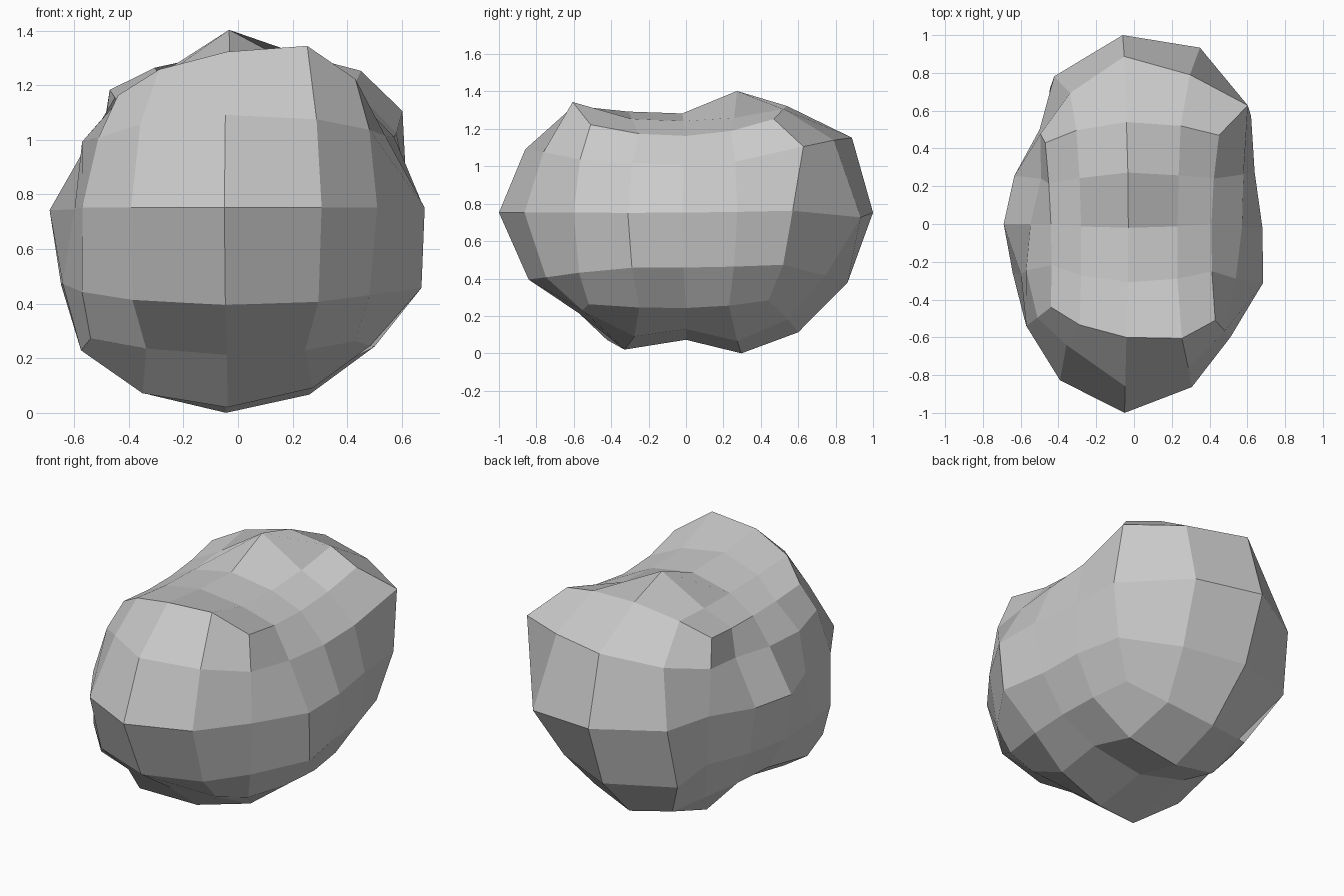
import bpy
import bmesh
from mathutils import Vector

default_cube = bpy.data.objects.get("Cube")
if default_cube:
    bpy.data.objects.remove(default_cube, do_unlink=True)

# Key points of the boulder: corners, edge middles and face centres of a bent
# box, one row per height and depth, each running from -x through middle to +x
bottom_rows = [
    [(-.54, -.51, .25), (-.04, -.57, .19), (.43, -.52, .24)],
    [(-.54, 0, .25), (-.04, 0, .05), (.50, 0, .22)],
    [(-.42, .42, .20), (-.05, .60, .09), (.42, .44, .26)],
]
middle_rows = [
    [(-.57, -.54, .73), (-.05, -1, .73), (.51, -.60, .73)],
    [(-.69, 0, .72), (0, 0, .73), (.68, -.02, .73)],
    [(-.50, .50, .73), (-.06, 1, .73), (.62, .57, .74)],
]
top_rows = [
    [(-.44, -.44, 1.14), (-.04, -.60, 1.30), (.43, -.51, 1.20)],
    [(-.44, 0, 1.12), (-.03, -.02, 1.26), (.41, 0, 1.14)],
    [(-.47, .43, 1.16), (-.04, .54, 1.30), (.45, .47, 1.23)],
]
key_points = [bottom_rows, middle_rows, top_rows]

# Single dents and bumps, keyed by position on the unit cube grid
bumps = {
    (0, .5, 1): (0, .01, .11),
    (.5, -1, 1): (.02, -.03, .05),
    (1, 1, .5): (.04, .03, 0),
    (.5, 1, 0): (.03, .08, -.03),
    (-.5, 1, 0): (-.07, -.03, 0),
    (-.5, 1, -.5): (-.12, 0, 0),
    (-.5, -1, .5): (0, .08, 0),
    (1, -.5, -.5): (.09, 0, 0),
    (1, -.5, 0): (.06, 0, 0),
    (1, .5, 0): (-.04, 0, 0),
    (-1, -.5, 0): (.07, 0, 0),
    (-1, .5, .5): (.07, 0, 0),
    (-1, 0, .5): (.04, 0, 0),
    (-1, -.5, -1): (-.02, -.07, -.05),
    (-.5, -.5, -1): (0, -.15, -.04),
    (0, -.5, -1): (0, -.04, -.03),
}


def weights(t):
    """Quadratic blend between the low, middle and high key points."""
    return (t * (t - 1) / 2, 1 - t * t, t * (t + 1) / 2)


def widen(t):
    """Push the half-way lines outward so the middle facets are larger."""
    return t * 1.2 if abs(t) < 1 else t


def lobes(x, y, z):
    """Broad swellings shared by whole rows of the grid."""
    push = Vector()
    if z == -1 and abs(y) == .5 and abs(x) < 1:  # two feet underneath
        push.z -= .07
    if y == -1 and abs(z) < 1:  # broad, low front
        push.x += x * (1 - abs(x)) * .1
        if z < 0:
            push.z -= .03
    if y == 1 and z == .5 and x >= 0:  # high shoulder at the back
        push += Vector((0, .06, .05))
    return push


def boulder_point(co):
    wx, wy, wz = weights(widen(co.x)), weights(co.y), weights(widen(co.z))
    point = Vector()
    for layer, c in zip(key_points, wz):
        for row, b in zip(layer, wy):
            for key, a in zip(row, wx):
                point += Vector(key) * (a * b * c)
    grid_key = tuple(round(v * 2) / 2 for v in co)
    return point + lobes(*grid_key) + Vector(bumps.get(grid_key, (0, 0, 0)))


# Boulder: a cube with four facets along each edge, bent to the key points
bm = bmesh.new()
bmesh.ops.create_cube(bm, size=2)
bmesh.ops.subdivide_edges(bm, edges=bm.edges[:], cuts=3, use_grid_fill=True)
for vert in bm.verts:
    vert.co = boulder_point(vert.co)
lowest = min(vert.co.z for vert in bm.verts)
for vert in bm.verts:
    vert.co.z -= lowest
bmesh.ops.recalc_face_normals(bm, faces=bm.faces[:])

mesh = bpy.data.meshes.new("boulder")
bm.to_mesh(mesh)
bm.free()
boulder = bpy.data.objects.new("boulder", mesh)
bpy.context.collection.objects.link(boulder)

# Plain stone grey
stone = bpy.data.materials.new("stone_grey")
stone.use_nodes = True
colour = (.6, .6, .6, 1)
stone.diffuse_color = colour
stone.node_tree.nodes["Principled BSDF"].inputs["Base Color"].default_value = colour
mesh.materials.append(stone)
